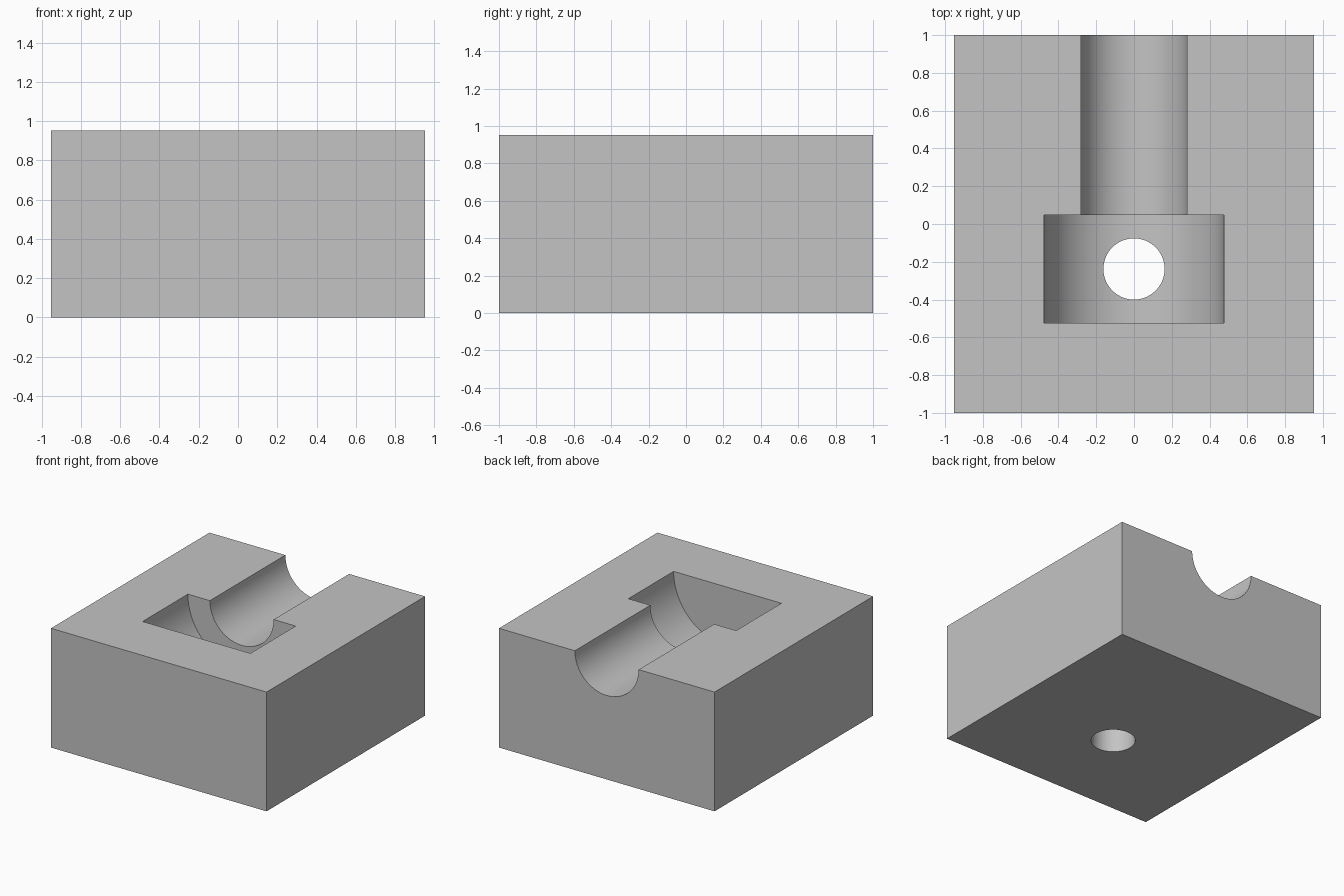
import bpy
import math

default_cube = bpy.data.objects.get("Cube")
if default_cube:
    bpy.data.objects.remove(default_cube, do_unlink=True)

U = 1 / 21            # design unit: the block is 40 x 42 x 20 units
TOP = 20 * U

grey = bpy.data.materials.new("plain grey")
grey.use_nodes = True
colour = (0.55, 0.55, 0.55, 1)
grey.diffuse_color = colour
grey.node_tree.nodes["Principled BSDF"].inputs["Base Color"].default_value = colour


def cylinder(name, radius, start, end, axis, across):
    """Cutter running from start to end along y (at the top face) or z."""
    mid = (start + end) / 2
    along_y = axis == "y"
    bpy.ops.mesh.primitive_cylinder_add(
        vertices=96, radius=radius, depth=end - start,
        location=(0, mid, TOP) if along_y else (0, across, mid),
        rotation=(math.pi / 2 if along_y else 0, 0, 0))
    cutter = bpy.context.object
    cutter.name = name
    cutter.hide_render = True
    cutter.data.materials.append(grey)
    return cutter


# Solid block
bpy.ops.mesh.primitive_cube_add(size=1, location=(0, 0, TOP / 2))
block = bpy.context.object
block.name = "block"
block.scale = (40 * U, 42 * U, TOP)
bpy.ops.object.transform_apply(location=True, rotation=False, scale=True)
block.data.materials.append(grey)

# Wide pocket, narrow channel out through the back, and drain hole
cutters = [
    cylinder("pocket_cutter", 10 * U, -11 * U, U, "y", 0),
    cylinder("channel_cutter", 5.92 * U, -3 * U, 24 * U, "y", 0),
    cylinder("hole_cutter", 3.4 * U, -2 * U, 16 * U, "z", -5 * U),
]

bpy.ops.object.select_all(action="DESELECT")
block.select_set(True)
bpy.context.view_layer.objects.active = block
for cutter in cutters:
    cut = block.modifiers.new(cutter.name, "BOOLEAN")
    cut.operation = "DIFFERENCE"
    cut.solver = "EXACT"
    cut.object = cutter
    bpy.ops.object.modifier_apply(modifier=cut.name)
for cutter in cutters:
    bpy.data.objects.remove(cutter, do_unlink=True)

# Smooth curved walls, crisp edges
bpy.ops.object.shade_smooth_by_angle(angle=math.radians(30))
